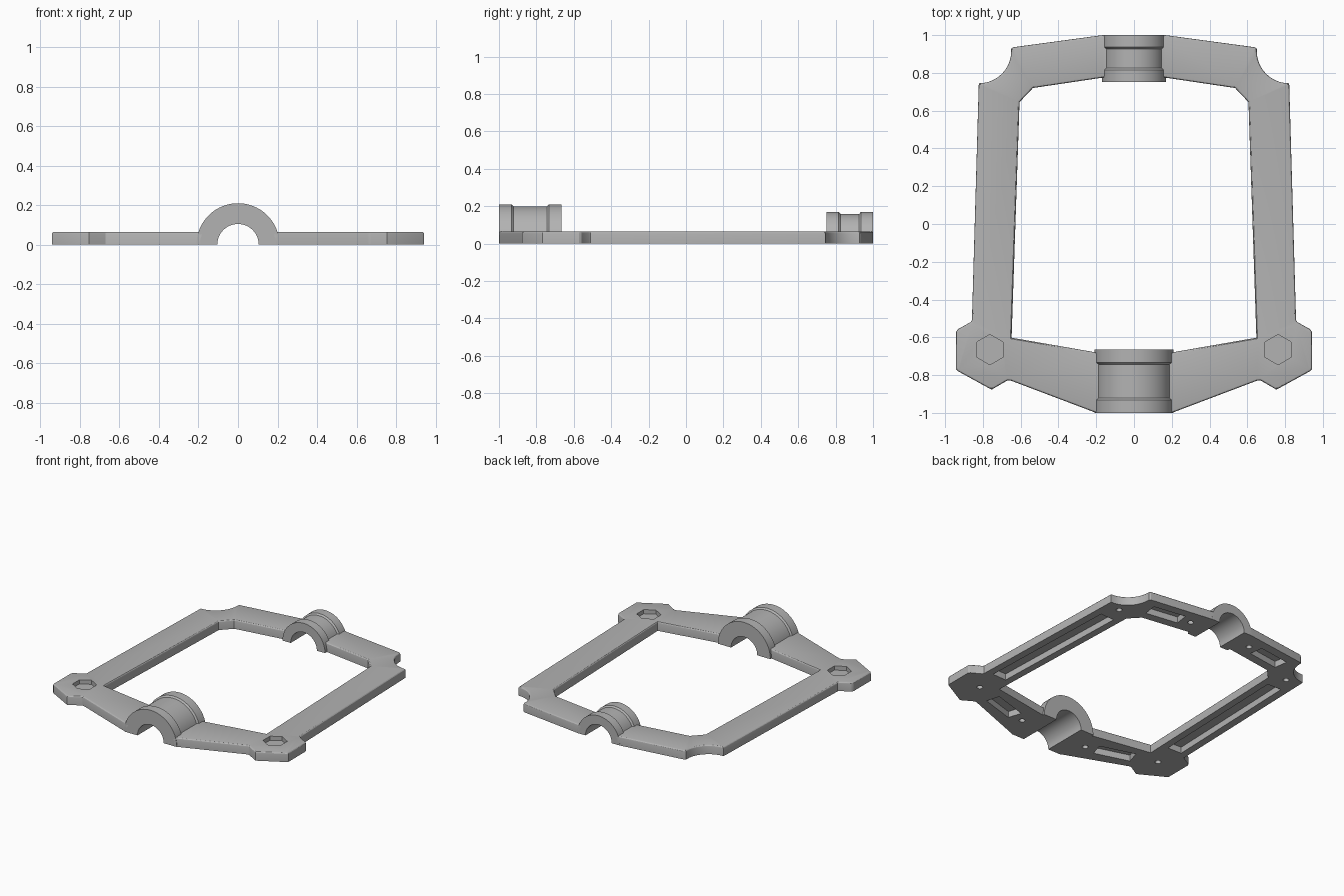
import bpy, bmesh, math
from mathutils import Vector

if "Cube" in bpy.data.objects:
    bpy.data.objects.remove(bpy.data.objects["Cube"])

grey = bpy.data.materials.new("satin grey")
grey.use_nodes = True
COLOUR = (0.45, 0.45, 0.45, 1)
grey.diffuse_color = COLOUR
grey.node_tree.nodes["Principled BSDF"].inputs["Base Color"].default_value = COLOUR

THICK = 0.065


def make_object(name, bm):
    bmesh.ops.recalc_face_normals(bm, faces=bm.faces)
    mesh = bpy.data.meshes.new(name)
    bm.to_mesh(mesh)
    bm.free()
    mesh.materials.append(grey)
    obj = bpy.data.objects.new(name, mesh)
    bpy.context.collection.objects.link(obj)
    return obj


def select_only(obj):
    bpy.ops.object.select_all(action='DESELECT')
    obj.select_set(True)
    bpy.context.view_layer.objects.active = obj


def mirrored(half):
    """Close a right-hand outline, listed back to front, across x = 0."""
    return half + [(-x, y) for x, y in reversed(half)]


def prism(bm, points, z0, z1):
    low = [bm.verts.new((x, y, z0)) for x, y in points]
    high = [bm.verts.new((x, y, z1)) for x, y in points]
    bm.faces.new(low)
    bm.faces.new(high)
    for i in range(len(points)):
        j = (i + 1) % len(points)
        bm.faces.new((low[i], low[j], high[j], high[i]))


def polygon(cx, cy, radius, sides, turn=0):
    angles = [turn + math.tau * i / sides for i in range(sides)]
    return [(cx + radius * math.cos(a), cy + radius * math.sin(a)) for a in angles]


def slot(start, end, width):
    a, b = Vector(start), Vector(end)
    side = (b - a).normalized().orthogonal() * width / 2
    return [tuple(p) for p in (a + side, b + side, b - side, a - side)]


def sweep(bm, profile, a0, a1, steps):
    """Turn a closed (y, radius) profile about the y axis."""
    rows = []
    for i in range(steps + 1):
        a = a0 + (a1 - a0) * i / steps
        rows.append([bm.verts.new((r * math.cos(a), y, r * math.sin(a))) for y, r in profile])
    n = len(profile)
    for p, q in zip(rows, rows[1:]):
        for k in range(n):
            m = (k + 1) % n
            bm.faces.new((p[k], p[m], q[m], q[k]))
    bm.faces.new(rows[0])
    bm.faces.new(rows[-1])


# Flat frame: outline with scooped back corners, and a central opening
scoop = [(0.82 - 0.17 * math.cos(t), 0.915 - 0.17 * math.sin(t))
         for t in [math.pi / 2 * i / 10 for i in range(11)]]
outer = mirrored([(0.165, 1), (0.638, 0.936), (0.65, 0.928)] + scoop +
                 [(0.822, 0.735), (0.858, -0.51), (0.866, -0.52), (0.934, -0.558),
                  (0.942, -0.572), (0.942, -0.768), (0.934, -0.778), (0.754, -0.877),
                  (0.67, -0.828), (0.655, -0.828), (0.2, -1)])
inner = mirrored([(0.165, 0.775), (0.535, 0.72), (0.606, 0.645), (0.648, -0.602),
                  (0.2, -0.68)])

bm = bmesh.new()
for loop in (outer, inner):
    verts = [bm.verts.new((x, y, 0)) for x, y in loop]
    for i, v in enumerate(verts):
        bm.edges.new((v, verts[i - 1]))
bmesh.ops.triangle_fill(bm, use_beauty=True, edges=bm.edges[:])
made = bmesh.ops.extrude_face_region(bm, geom=bm.faces[:])["geom"]
bmesh.ops.translate(bm, vec=(0, 0, THICK),
                    verts=[g for g in made if isinstance(g, bmesh.types.BMVert)])
bmesh.ops.recalc_face_normals(bm, faces=bm.faces)
rim = [e for e in bm.edges if all(v.co.z > THICK / 2 for v in e.verts)
       and e.calc_face_angle(0) > 1]
bmesh.ops.bevel(bm, geom=rim, offset=0.012, segments=3, profile=0.5, affect='EDGES')
frame = make_object("frame", bm)

# Pockets: hexagonal nut seats on top, slots and pin holes underneath, clamp openings
bm = bmesh.new()
for s in (1, -1):
    prism(bm, polygon(s * 0.763, -0.665, 0.08, 6, math.pi / 2), 0.035, 0.1)
    for a, b, width in (((0.75, -0.48), (0.715, 0.58), 0.11),
                        ((0.35, -0.80), (0.60, -0.725), 0.10),
                        ((0.32, 0.865), (0.56, 0.83), 0.10)):
        prism(bm, slot((s * a[0], a[1]), (s * b[0], b[1]), width), -0.05, 0.045)
    for x, y in ((0.763, -0.665), (0.27, -0.82), (0.25, 0.875), (0.715, 0.70)):
        prism(bm, polygon(s * x, y, 0.02, 16), -0.05, 0.025)
for y0, y1, radius in ((-1.1, -0.62, 0.19), (0.7, 1.1, 0.15)):
    # half discs reaching below the frame
    points = [(radius * math.cos(math.pi * i / 32), radius * math.sin(math.pi * i / 32))
              for i in range(33)]
    points = [(radius, -0.05)] + points + [(-radius, -0.05)]
    ends = [[bm.verts.new((x, y, z)) for x, z in points] for y in (y0, y1)]
    bm.faces.new(ends[0])
    bm.faces.new(ends[1])
    for i in range(len(points)):
        bm.faces.new((ends[0][i - 1], ends[0][i], ends[1][i], ends[1][i - 1]))
cutter = make_object("pocket_cutter", bm)
cutter.hide_render = True

select_only(frame)
mod = frame.modifiers.new("pockets", 'BOOLEAN')
mod.operation = 'DIFFERENCE'
mod.solver = 'EXACT'
mod.object = cutter
bpy.ops.object.modifier_apply(modifier=mod.name)
bpy.data.objects.remove(cutter)
bpy.ops.object.shade_smooth_by_angle(angle=math.radians(25))


# Half-round clamps with a raised collar at each end
def clamp(name, y0, y1, radius, bore, collar):
    low = radius - 0.011
    profile = [(y0, bore), (y0, radius), (y0 + collar, radius), (y0 + collar + 0.01, low),
               (y1 - collar - 0.01, low), (y1 - collar, radius), (y1, radius), (y1, bore)]
    bm = bmesh.new()
    sweep(bm, profile, 0, math.pi, 48)
    select_only(make_object(name, bm))
    bpy.ops.object.shade_smooth_by_angle(angle=math.radians(25))


clamp("front_clamp", -1, -0.665, 0.21, 0.105, 0.068)
clamp("back_clamp", 0.752, 1, 0.17, 0.105, 0.064)
